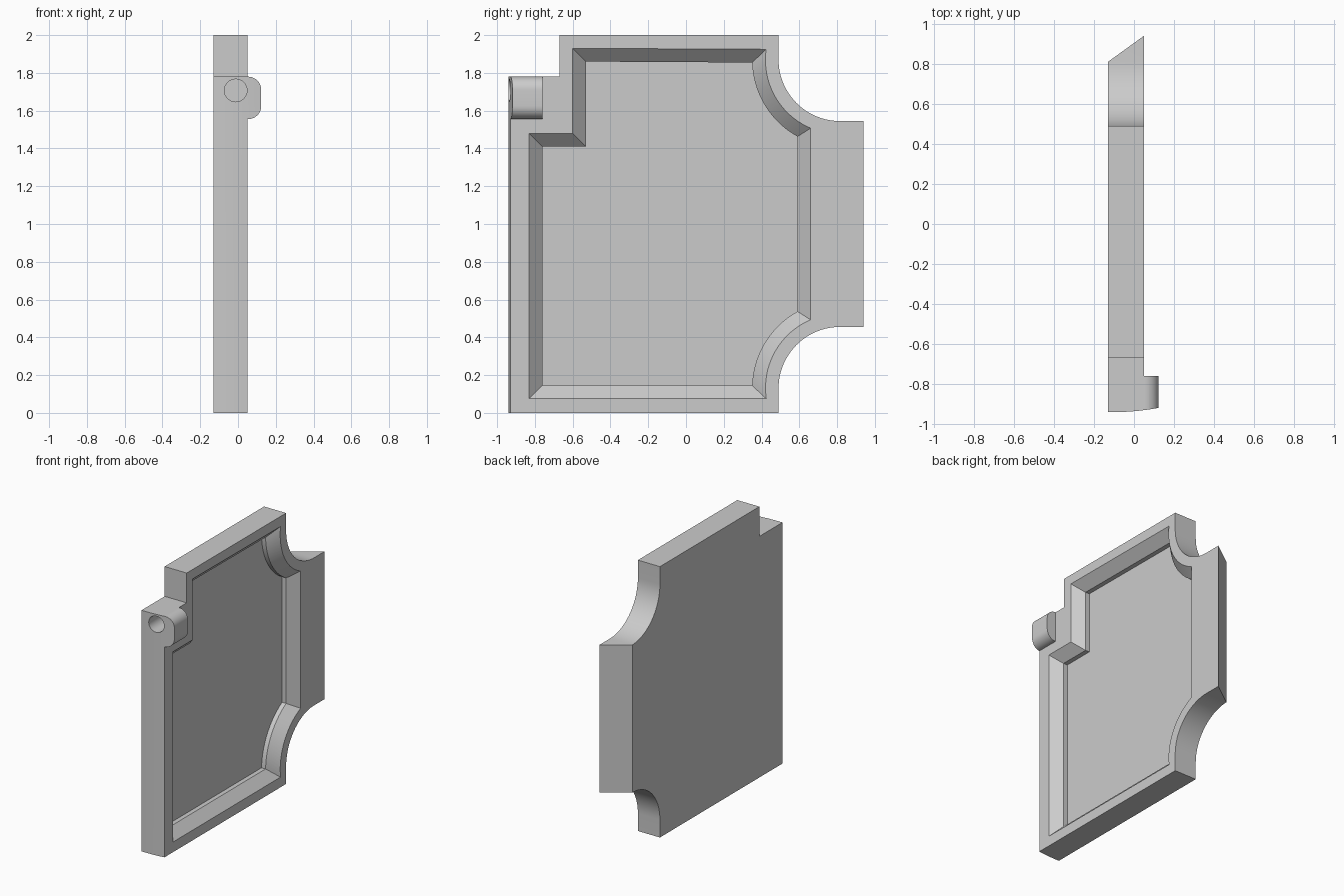
import bpy, bmesh
from math import sin, cos, asin, acos, pi, radians

if "Cube" in bpy.data.objects:
    bpy.data.objects.remove(bpy.data.objects["Cube"], do_unlink=True)

grey = bpy.data.materials.new("plain_grey")
grey.use_nodes = True
grey.diffuse_color = (0.6, 0.6, 0.6, 1)
grey.node_tree.nodes["Principled BSDF"].inputs["Base Color"].default_value = (0.6, 0.6, 0.6, 1)


def loft(name, loops):
    """Closed solid through matching loops of 3D points."""
    bm = bmesh.new()
    rings = [[bm.verts.new(p) for p in loop] for loop in loops]
    n = len(rings[0])
    for a, b in zip(rings, rings[1:]):
        for i in range(n):
            j = (i + 1) % n
            bm.faces.new((a[i], a[j], b[j], b[i]))
    bm.faces.new(rings[0])
    bm.faces.new(rings[-1])
    bmesh.ops.recalc_face_normals(bm, faces=bm.faces[:])
    mesh = bpy.data.meshes.new(name)
    bm.to_mesh(mesh)
    bm.free()
    mesh.materials.append(grey)
    obj = bpy.data.objects.new(name, mesh)
    bpy.context.collection.objects.link(obj)
    return obj


def combine(target, tool, operation):
    """Apply a boolean, then discard the helper."""
    mod = target.modifiers.new(operation, 'BOOLEAN')
    mod.operation, mod.solver, mod.object = operation, 'EXACT', tool
    bpy.ops.object.select_all(action='DESELECT')
    target.select_set(True)
    bpy.context.view_layer.objects.active = target
    bpy.ops.object.modifier_apply(modifier=mod.name)
    bpy.data.objects.remove(tool, do_unlink=True)


def arc(cx, cy, r, a0, a1, steps):
    return [(cx + r * cos(a0 + (a1 - a0) * i / steps),
             cy + r * sin(a0 + (a1 - a0) * i / steps)) for i in range(steps + 1)]


def flip(points):
    """Mirror a (y, z) path about mid height, keeping loop order."""
    return [(y, 2 - z) for y, z in reversed(points)]


FRONT, BACK, CY, CZ = 0.05, -0.13, 0.815, 0.13

# Panel outline with two scooped corners and an upper notch
scoop = arc(CY, CZ, 0.325, pi, pi / 2, 20)
lower = [(0.49, 0)] + scoop + [(1.1, CZ + 0.325)]
outline = [(-1, 0)] + lower + flip(lower) + [(-0.67, 2), (-0.67, 1.78), (-1, 1.78)]
panel = loft("panel", [[(x, y, z) for y, z in outline] for x in (BACK, FRONT)])

# Rounded hinge knuckle
r = 0.07
knuckle = ([(0, 1.555)] + arc(0.123 - r, 1.555 + r, r, -pi / 2, 0, 10)
           + arc(0.123 - r, 1.78 - r, r, 0, pi / 2, 10) + [(0, 1.78)])
combine(panel, loft("knuckle", [[(x, y, z) for x, z in knuckle] for y in (-1, -0.76)]), 'UNION')

# Plan shape: gently curved hinge edge, mitred free edge
curve = []
for i in range(17):
    x = -0.2 + 0.025 * i
    curve.append((x, -0.94 + 0.4 * max(0, x + 0.11) ** 2))
slope = 0.13 / 0.18
plan = curve + [(x, 0.94 + (x - FRONT) * slope) for x in (0.2, -0.2)]
combine(panel, loft("plan", [[(x, y, z) for x, y in plan] for z in (-0.1, 2.1)]), 'INTERSECT')


# Recess: bevelled rim, then a short straight wall to the floor
def recess(x, d):
    rad = 0.395 + d
    a0 = pi - asin((0.075 + d - CZ) / rad)
    a1 = acos((0.66 - d - CY) / rad)
    low = arc(CY, CZ, rad, a0, a1, 20)
    pts = ([(-0.83 + d, 0.075 + d)] + low + flip(low)
           + [(-0.6 + d, 1.93 - d), (-0.6 + d, 1.48 - d), (-0.83 + d, 1.48 - d)])
    return [(x, y, z) for y, z in pts]


combine(panel, loft("recess", [recess(FRONT + 0.01, -0.01), recess(FRONT - 0.07, 0.07),
                               recess(FRONT - 0.103, 0.07)]), 'DIFFERENCE')

# Blind pin hole
hole = arc(-0.012, 1.707, 0.06, 0, 2 * pi, 32)[:-1]
combine(panel, loft("pin_hole", [[(x, y, z) for x, z in hole] for y in (-1.1, -0.74)]), 'DIFFERENCE')

bpy.ops.object.shade_smooth_by_angle(angle=radians(25))
